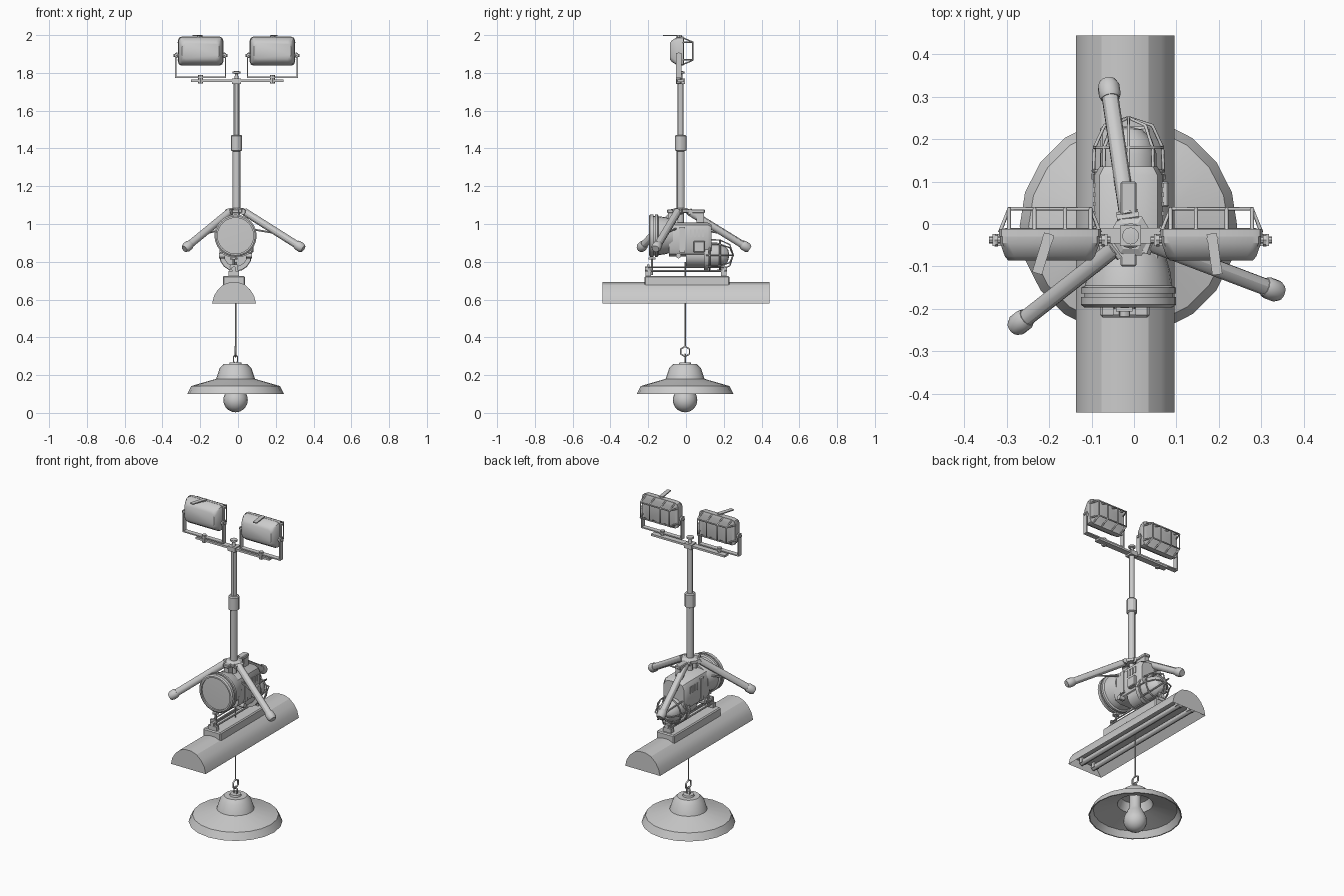
import bpy, bmesh, math
from mathutils import Vector, Matrix

if "Cube" in bpy.data.objects:
    bpy.data.objects.remove(bpy.data.objects["Cube"])

CX = -0.013                      # common vertical axis
MY = -0.028                      # mast axis


def finish(name, bm, angle=30):
    bmesh.ops.remove_doubles(bm, verts=bm.verts, dist=1e-5)
    bmesh.ops.recalc_face_normals(bm, faces=bm.faces)
    me = bpy.data.meshes.new(name)
    bm.to_mesh(me)
    bm.free()
    ob = bpy.data.objects.new(name, me)
    bpy.context.collection.objects.link(ob)
    bpy.ops.object.select_all(action='DESELECT')
    bpy.context.view_layer.objects.active = ob
    ob.select_set(True)
    if angle:
        bpy.ops.object.shade_smooth_by_angle(angle=math.radians(angle))
    return ob


def lathe(name, prof, loc, n=20, axis=(0, 0, 1), angle=30):
    """Revolve (radius, height) points about an axis."""
    bm = bmesh.new()
    vs = [bm.verts.new((r, 0, h)) for r, h in prof]
    es = [bm.edges.new(p) for p in zip(vs, vs[1:])]
    bmesh.ops.spin(bm, geom=vs + es, cent=(0, 0, 0), axis=(0, 0, 1), angle=math.tau, steps=n)
    q = Vector((0, 0, 1)).rotation_difference(Vector(axis).normalized())
    bm.transform(Matrix.Translation(loc) @ q.to_matrix().to_4x4())
    return finish(name, bm, angle)


def rod(name, a, b, r, n=12):
    d = Vector(b) - Vector(a)
    return lathe(name, [(0, 0), (r, 0), (r, d.length), (0, d.length)], a, n, d)


def box(name, lo, hi, bevel=0.0):
    bm = bmesh.new()
    bmesh.ops.create_cube(bm, size=1)
    for v in bm.verts:
        v.co = [(l + h) / 2 + c * (h - l) for l, h, c in zip(lo, hi, v.co)]
    if bevel:
        bmesh.ops.bevel(bm, geom=bm.edges[:], offset=bevel, segments=1, affect='EDGES')
    return finish(name, bm, 0)


def wires(name, paths, r, cyclic=False):
    """Bent round wires, one object for all paths."""
    cu = bpy.data.curves.new(name, 'CURVE')
    cu.dimensions = '3D'
    cu.bevel_depth, cu.bevel_resolution, cu.use_fill_caps = r, 1, True
    for pts in paths:
        s = cu.splines.new('POLY')
        s.points.add(len(pts) - 1)
        for p, co in zip(s.points, pts):
            p.co = (*co, 1)
        s.use_cyclic_u = cyclic
    ob = bpy.data.objects.new(name, cu)
    bpy.context.collection.objects.link(ob)
    bpy.ops.object.select_all(action='DESELECT')
    bpy.context.view_layer.objects.active = ob
    ob.select_set(True)
    bpy.ops.object.convert(target='MESH')


def loft_y(name, secs, cx, cz):
    """Chamfered rectangles (y, half x, half z, chamfer) lofted along y."""
    bm = bmesh.new()
    rings = []
    for y, hx, hz, c in secs:
        pts = [(hx, hz - c), (hx - c * .3, hz - c * .3), (hx - c, hz)]
        pts += [(-x, z) for x, z in reversed(pts)]
        pts += [(x, -z) for x, z in reversed(pts)]
        rings.append([bm.verts.new((cx + x, y, cz + z)) for x, z in pts])
    for a, b in zip(rings, rings[1:]):
        for i in range(len(a)):
            j = (i + 1) % len(a)
            bm.faces.new((a[i], a[j], b[j], b[i]))
    bm.faces.new(rings[0])
    bm.faces.new(rings[-1])
    return finish(name, bm, 35)


# --- Pendant lamp: shade, bulb, links, cord
lathe("pendant_shade", [(0, .258), (.063, .258), (.085, .235), (.103, .18), (.235, .142), (.256, .1),
                        (.25, .1), (.23, .136), (.098, .174), (.078, .225), (0, .245)], (CX, -.005, 0))
bulb = [(0, .003)] + [(.065 * math.sin(a), .068 - .065 * math.cos(a))
                      for a in [i * math.pi / 10 for i in range(1, 7)]]
lathe("pendant_bulb", bulb + [(.045, .125), (.032, .15), (.032, .245)], (CX, -.005, 0), 16)
lathe("pendant_cap", [(0, .25), (.035, .25), (.03, .268), (0, .268)], (CX, -.005, 0), 12)
hexa = [i * math.tau / 6 + math.pi / 6 for i in range(6)]
wires("cord_ring", [[(CX, -.005 + .027 * math.cos(a), .325 + .027 * math.sin(a)) for a in hexa]], .005, True)
wires("cord_link", [[(CX + .012 * math.cos(a), -.005, .285 + .026 * math.sin(a)) for a in hexa]], .004, True)
rod("pendant_cord", (CX, -.005, .345), (CX, -.005, .8), .004, 8)

# --- Strip light: domed trough with a recessed underside
SX = -.021
half = [(.116, .58), (.106, .62), (.085, .653), (.055, .68), (.02, .692)]
bm = bmesh.new()
prof = [(x, z) for x, z in half] + [(-x, z) for x, z in reversed(half)]
f = bm.faces.new([bm.verts.new((SX + x, -.443, z)) for x, z in prof])
ext = bmesh.ops.extrude_face_region(bm, geom=[f])['geom']
bmesh.ops.translate(bm, vec=(0, .886, 0), verts=[g for g in ext if isinstance(g, bmesh.types.BMVert)])
bm.normal_update()
under = [g for g in bm.faces if all(abs(v.co.z - .58) < 1e-4 for v in g.verts)]
bmesh.ops.inset_region(bm, faces=under, thickness=.01)
for v in under[0].verts:
    v.co.z += .045
    v.co.x = SX + (v.co.x - SX) * .7
finish("strip_light_housing", bm, 20)
for s in (-1, 1):
    x = SX + s * .042
    rod("strip_light_tube", (x, -.42, .603), (x, .42, .603), .016)
    for y in (-.41, .4):
        box("tube_holder", (x - .018, y - .006, .595), (x + .018, y + .016, .63))
box("strip_mount_box", (-.08, -.22, .66), (.037, .23, .725), .006)

# --- Mounting stands and rails above the strip light
for y in (-.2, .2):
    box("mount_stand", (-.05, y - .014, .72), (.005, y + .014, .75))
    box("mount_upright", (-.042, y - .006, .745), (-.003, y + .006, .785))
    rod("mount_eye", (-.022, y - .018, .762), (-.022, y + .018, .762), .013)
for x in (-.042, -.003):
    rod("mount_rail", (x, -.2, .752), (x, .2, .752), .005, 8)
    rod("mount_upper_rail", (x, -.2, .772), (x, .2, .772), .004, 8)
rod("mount_bolt", (-.022, -.18, .73), (-.022, -.18, .82), .006, 8)
rod("mount_bolt_head", (-.022, -.18, .812), (-.022, -.18, .822), .02, 6)

# --- Caged bulkhead lamp pointing back
BX, BZ = CX, .835
rod("bulkhead_base", (BX, .0, BZ), (BX, .1, BZ), .062, 16)
rod("bulkhead_flange", (BX, .095, BZ), (BX, .118, BZ), .084, 16)
lathe("bulkhead_glass", [(.066, .1), (.066, .165), (.055, .2), (.033, .222), (0, .23)], (BX, 0, BZ), 16, (0, 1, 0))


def around(r, y, a):
    return (BX + r * math.cos(a), y, BZ + r * math.sin(a))


wires("bulkhead_cage_bars", [[around(r, y, i * math.pi / 4) for r, y in
      ((.083, .105), (.08, .18), (.056, .232), (0, .25))] for i in range(8)], .004)
wires("bulkhead_cage_rings", [[around(r, y, i * math.tau / 16) for i in range(16)]
      for r, y in ((.083, .125), (.08, .18))], .004, True)
box("junction_box", (.03, .04, .85), (.082, .1, .91), .004)

# --- Spotlight pointing forward
SZ = .938
loft_y("spotlight_body", [(-.09, .08, .09, .04), (.115, .08, .09, .04), (.135, .068, .078, .035)], CX, .918)
lathe("spotlight_bowl", [(0, -.07), (.086, -.07), (.098, -.11), (.103, -.145), (.112, -.15), (.112, -.163),
                         (.104, -.163), (.104, -.172), (.112, -.172), (.112, -.19), (.104, -.196),
                         (.095, -.196), (.095, -.187), (0, -.19)], (CX, 0, SZ), 24, (0, 1, 0))
for s in (-1, 1):
    for i in range(4):
        y = .02 + i * .022
        box("body_vent", (CX + s * .08 - .004, y, .93), (CX + s * .08 + .004, y + .01, .97))
    rod("body_side_knob", (CX + s * .055, -.04, .832), (CX + s * .088, -.04, .832), .014)
box("body_band", (CX - .084, -.035, .85), (CX + .084, -.005, .985))
box("handle_grip", (CX - .019, -.1, 1.058), (CX + .019, .1, 1.078), .004)
for y in (-.075, .075):
    box("handle_post", (CX - .015, y - .02, 1.0), (CX + .015, y + .02, 1.062))

# --- Tripod and telescopic mast
M = Vector((CX + .005, MY, 0))
lathe("tripod_hub", [(0, 1.06), (.053, 1.06), (.053, 1.076), (.035, 1.085), (0, 1.085)], M, 6, angle=0)
rod("tripod_post", M + Vector((0, 0, .93)), M + Vector((0, 0, 1.07)), .017)
for tx, ty in ((-.06, .325), (-.275, -.238), (.335, -.158)):
    tip = Vector((tx, ty, .875))
    out = Vector((tx - M.x, ty - M.y, 0)).normalized()
    top = M + out * .045 + Vector((0, 0, 1.065))
    d = (tip - top).normalized()
    rod("tripod_leg", top, tip - d * .03, .02, 12)
    lathe("tripod_foot", [(0, -.035), (.022, -.035), (.026, -.025), (.026, .0), (.019, .013), (0, .013)],
          tip, 12, d)
    rod("leg_brace", M + out * .01 + Vector((0, 0, .985)), top.lerp(tip, .62), .005, 8)
    rod("leg_hinge", top + out.cross((0, 0, 1)) * .026, top - out.cross((0, 0, 1)) * .026, .015, 8)
lathe("mast", [(0, 1.07), (.021, 1.07), (.021, 1.385), (.03, 1.39), (.03, 1.465), (.025, 1.472),
               (.016, 1.472), (.016, 1.765), (0, 1.765)], M, 12)
lathe("mast_knob", [(0, 1.76), (.012, 1.76), (.008, 1.795), (.02, 1.798), (.02, 1.808), (0, 1.81)], M, 12)
box("crossbar", (-.25, MY - .018, 1.752), (.24, MY + .018, 1.764))
box("crossbar_clamp", (M.x - .025, MY - .024, 1.742), (M.x + .025, MY + .024, 1.77))

# --- Two floodlights in U brackets, facing back
for fx, lean in ((-.198, -.026), (.182, .012)):
    fz, py = 1.915, -.038
    loft_y("flood_housing", [(-.086, .098, .042, .02), (-.076, .106, .056, .022), (-.045, .117, .076, .02),
                             (-.014, .117, .076, .02), (-.01, .105, .066, .018)], fx, fz)
    loft_y("flood_rim", [(-.03, .12, .077, .02), (-.012, .12, .077, .02)], fx, fz)
    bars = [[(fx + x, -.02, fz + .072), (fx + x, .036, fz + .048), (fx + x, .036, fz - .048),
             (fx + x, -.02, fz - .072)] for x in (-.096, -.036, .036, .096)]
    bars += [[(fx - .118, -.02, fz + z), (fx - .096, .036, fz + z), (fx + .096, .036, fz + z),
              (fx + .118, -.02, fz + z)] for z in (-.046, .046)]
    wires("flood_guard", bars, .0045)
    box("bracket_base", (fx - .135, py - .014, 1.774), (fx + .135, py + .014, 1.781))
    rod("bracket_bolt", (fx, py, 1.745), (fx, py, 1.79), .013, 8)
    for s in (-1, 1):
        x = fx + s * .132
        box("bracket_arm", (x - .0035, py - .014, 1.774), (x + .0035, py + .014, 1.906))
        rod("pivot_bolt", (fx + s * .11, py, 1.893), (fx + s * .143, py, 1.893), .008, 8)
        rod("pivot_knob", (fx + s * .122, py, 1.893), (fx + s * .13, py, 1.893), .015, 8)
    # tilted adjusting lever on top
    rod("lever_pivot", (fx + lean * .2, -.035, 1.985), (fx + lean * .2, -.035, 1.998), .014, 8)
    lever = box("tilt_lever", (-.012, -.085, -.003), (.012, .012, .003))
    lever.location = (fx + lean * .2, -.035, 1.997)
    lever.rotation_euler.z = -math.atan2(-lean, -.085) - math.pi if lean < 0 else .14
    if lean < 0:
        lever.rotation_euler.z = -.3
